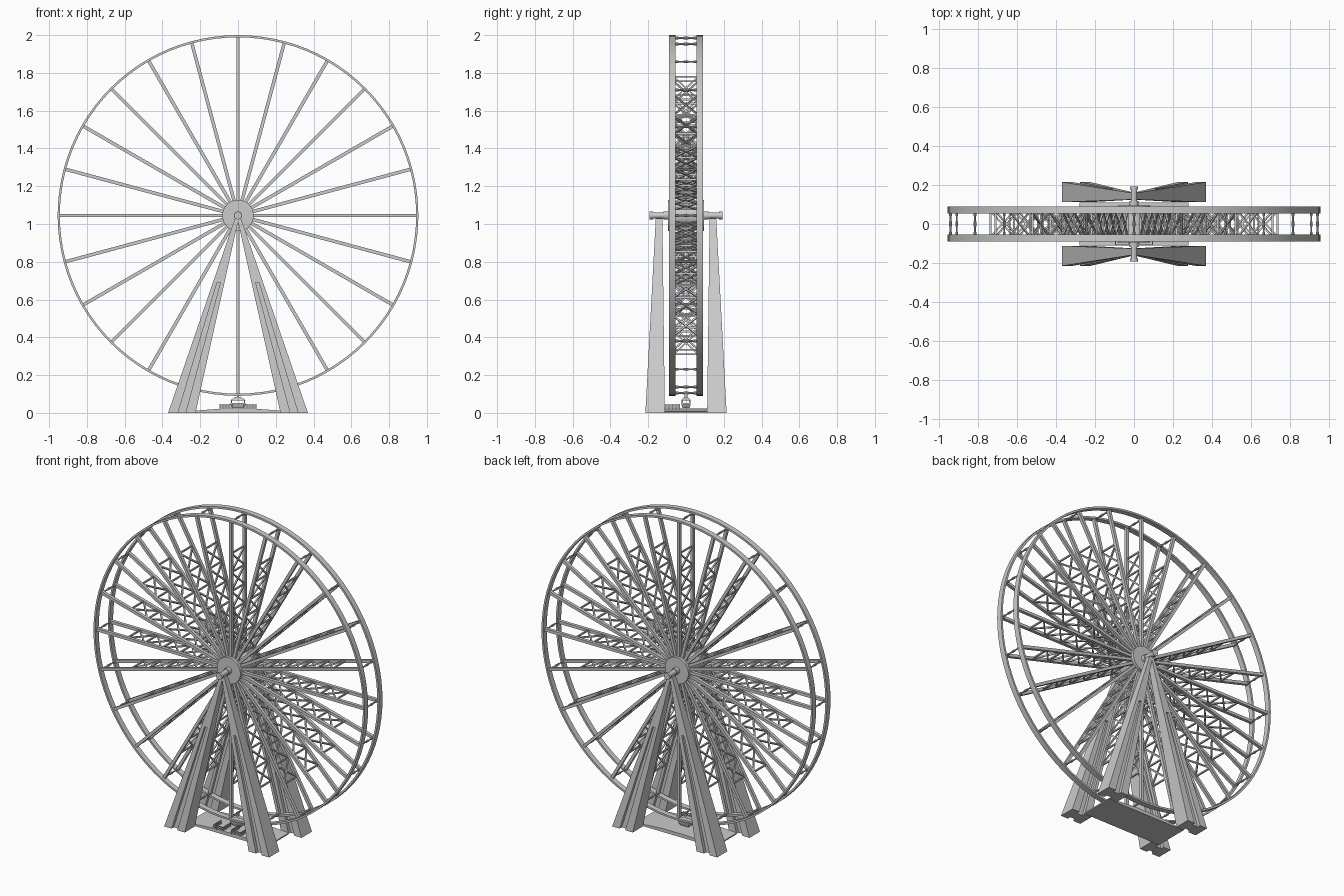
import bpy, bmesh
from math import sin, cos, radians, pi
from mathutils import Vector, Matrix

if "Cube" in bpy.data.objects:
    bpy.data.objects.remove(bpy.data.objects["Cube"])

HUB = Vector((0, 0, 1.045))
R = 0.955


def finish(bm, name, smooth=False):
    bmesh.ops.recalc_face_normals(bm, faces=bm.faces[:])
    me = bpy.data.meshes.new(name)
    bm.to_mesh(me)
    bm.free()
    ob = bpy.data.objects.new(name, me)
    bpy.context.collection.objects.link(ob)
    if smooth:
        bpy.ops.object.select_all(action='DESELECT')
        ob.select_set(True)
        bpy.context.view_layer.objects.active = ob
        bpy.ops.object.shade_smooth_by_angle(angle=radians(35))
    return ob


def loft(bm, z0, rect0, z1, rect1):
    """Solid between two horizontal rectangles (x0, x1, y0, y1)."""
    rings = []
    for z, (a, b, c, d) in ((z0, rect0), (z1, rect1)):
        rings.append([bm.verts.new((x, y, z)) for x, y in ((a, c), (b, c), (b, d), (a, d))])
    lo, hi = rings
    bm.faces.new(lo[::-1])
    bm.faces.new(hi)
    for i in range(4):
        j = (i + 1) % 4
        bm.faces.new((lo[i], lo[j], hi[j], hi[i]))


def box(bm, x0, x1, y0, y1, z0, z1):
    loft(bm, z0, (x0, x1, y0, y1), z1, (x0, x1, y0, y1))


def bar(bm, p, q, w, t):
    """Square bar from p to q; w lies in the wheel plane when p-q is radial."""
    p, q = Vector(p), Vector(q)
    d = (q - p).normalized()
    side = d.cross(Vector((0, 1, 0)))
    if side.length < 1e-4:
        side = Vector((1, 0, 0))
    side.normalize()
    up = d.cross(side)
    m = Matrix((side * w, up * t, d * (q - p).length)).transposed().to_4x4()
    m.translation = (p + q) / 2
    bmesh.ops.create_cube(bm, size=1, matrix=m)


def lathe_y(bm, profile, n, centre=HUB, closed=False):
    """Revolve (radius, y) points about the y axis through centre."""
    rings = [[bm.verts.new(centre + Vector((r * cos(2 * pi * i / n), y, r * sin(2 * pi * i / n))))
              for i in range(n)] for r, y in profile]
    pairs = list(zip(rings, rings[1:] + rings[:1]))
    for a, b in pairs if closed else pairs[:-1]:
        for i in range(n):
            j = (i + 1) % n
            bm.faces.new((a[i], a[j], b[j], b[i]))
    if not closed:
        bm.faces.new(rings[0])
        bm.faces.new(rings[-1])


# Twin rims
for s, side in ((-1, "front"), (1, "back")):
    bm = bmesh.new()
    lathe_y(bm, [(R, s * 0.055), (R, s * 0.09), (R - 0.012, s * 0.09), (R - 0.012, s * 0.055)],
            96, closed=True)
    finish(bm, side + "_rim", True)

# Spokes, truss bracing between them, and rim cross bars
spokes, braces, cross = bmesh.new(), bmesh.new(), bmesh.new()
SY = 0.066
R_IN, R_OUT, PANELS = 0.13, 0.735, 5
for k in range(24):
    a = radians(15 * k)

    def at(r, y):
        return HUB + Vector((r * cos(a), y, r * sin(a)))

    for s in (-1, 1):
        bar(spokes, at(0.05, s * SY), at(R - 0.006, s * SY), 0.018, 0.02)
    step = (R_OUT - R_IN) / PANELS
    for i in range(PANELS + 1):
        r = R_IN + i * step
        bar(braces, at(r, -SY), at(r, SY), 0.009, 0.009)
        if i < PANELS:
            bar(braces, at(r, -SY), at(r + step, SY), 0.009, 0.009)
            bar(braces, at(r, SY), at(r + step, -SY), 0.009, 0.009)
    lathe_y(cross, [(0.007, -0.06), (0.007, -0.04), (0.0045, -0.04), (0.0045, -0.012),
                    (0.007, -0.012), (0.007, 0.012), (0.0045, 0.012), (0.0045, 0.04),
                    (0.007, 0.04), (0.007, 0.06)], 8, at(0.94, 0))
finish(spokes, "spokes")
finish(braces, "spoke_bracing")
finish(cross, "rim_cross_bars", True)

# Hub drum with flanges, and axle with end collars
bm = bmesh.new()
lathe_y(bm, [(0.083, -0.094), (0.083, -0.055), (0.068, -0.055), (0.068, 0.055),
             (0.083, 0.055), (0.083, 0.094)], 40)
finish(bm, "hub", True)
bm = bmesh.new()
lathe_y(bm, [(0.021, -0.192), (0.021, -0.176), (0.016, -0.176), (0.016, -0.118), (0.022, -0.118),
             (0.022, -0.09), (0.022, 0.09), (0.022, 0.118), (0.016, 0.118), (0.016, 0.176),
             (0.021, 0.176), (0.021, 0.192)], 24)
finish(bm, "axle", True)

# A-frame legs: tapered beams, grooved below the z = 0.7 level
ZG, ZT = 0.69, 1.03


def leg_rect(z, u0, u1, inset, sx, sy):
    t = z / ZT
    xi, xo = 0.225 * (1 - t) - 0.004 * t, 0.37 * (1 - t) + 0.016 * t
    yi, yo = 0.112 * (1 - t) + 0.125 * t + inset, 0.215 * (1 - t) + 0.16 * t - inset
    xs = sorted(sx * (xi + (xo - xi) * u) for u in (u0, u1))
    ys = sorted(sy * y for y in (yi, yo))
    return (*xs, *ys)


for sy, fb in ((-1, "front"), (1, "back")):
    for sx, lr in ((-1, "left"), (1, "right")):
        bm = bmesh.new()
        for z0, z1, u0, u1, inset in ((0, ZG, 0, 0.36, 0), (0, ZG, 0.64, 1, 0),
                                      (0, ZG, 0.36, 0.64, 0.022), (ZG, ZT, 0, 1, 0)):
            ins1 = inset * 0.6
            loft(bm, z0, leg_rect(z0, u0, u1, inset, sx, sy),
                 z1, leg_rect(z1, u0, u1, ins1, sx, sy))
        finish(bm, f"{fb}_{lr}_leg")

# Boarding platform with sloping ends
bm = bmesh.new()
box(bm, -0.28, 0.28, -0.11, 0.11, 0, 0.008)
loft(bm, 0.008, (-0.28, 0.28, -0.11, 0.11), 0.022, (-0.09, 0.09, -0.11, 0.11))
finish(bm, "platform")

# Queue railings at the front of the platform
bm = bmesh.new()
for s in (-1, 1):
    for x in (0.03, 0.095):
        for i in range(5):
            y = -0.108 + i * 0.018
            box(bm, s * x - 0.003, s * x + 0.003, y - 0.003, y + 0.003, 0.015, 0.046)
        for z in (0.028, 0.04):
            box(bm, s * x - 0.002, s * x + 0.002, -0.11, -0.034, z, z + 0.005)
    for i in range(1, 4):
        x = s * (0.03 + i * 0.01625)
        box(bm, x - 0.003, x + 0.003, -0.111, -0.105, 0.015, 0.046)
    xs = sorted((s * 0.03, s * 0.095))
    for z in (0.028, 0.04):
        box(bm, *xs, -0.11, -0.106, z, z + 0.005)
finish(bm, "queue_railings")

# Single cabin hanging from the lowest cross bar
bm = bmesh.new()
loft(bm, 0.026, (-0.028, 0.028, -0.018, 0.018), 0.046, (-0.04, 0.04, -0.025, 0.025))
box(bm, -0.04, 0.04, -0.025, 0.025, 0.046, 0.052)
for x in (-0.034, 0.034):
    for y in (-0.02, 0.02):
        box(bm, x - 0.003, x + 0.003, y - 0.003, y + 0.003, 0.05, 0.068)
loft(bm, 0.066, (-0.042, 0.042, -0.026, 0.026), 0.084, (-0.014, 0.014, -0.009, 0.009))
box(bm, -0.005, 0.005, -0.008, 0.008, 0.082, 0.108)
finish(bm, "cabin")
